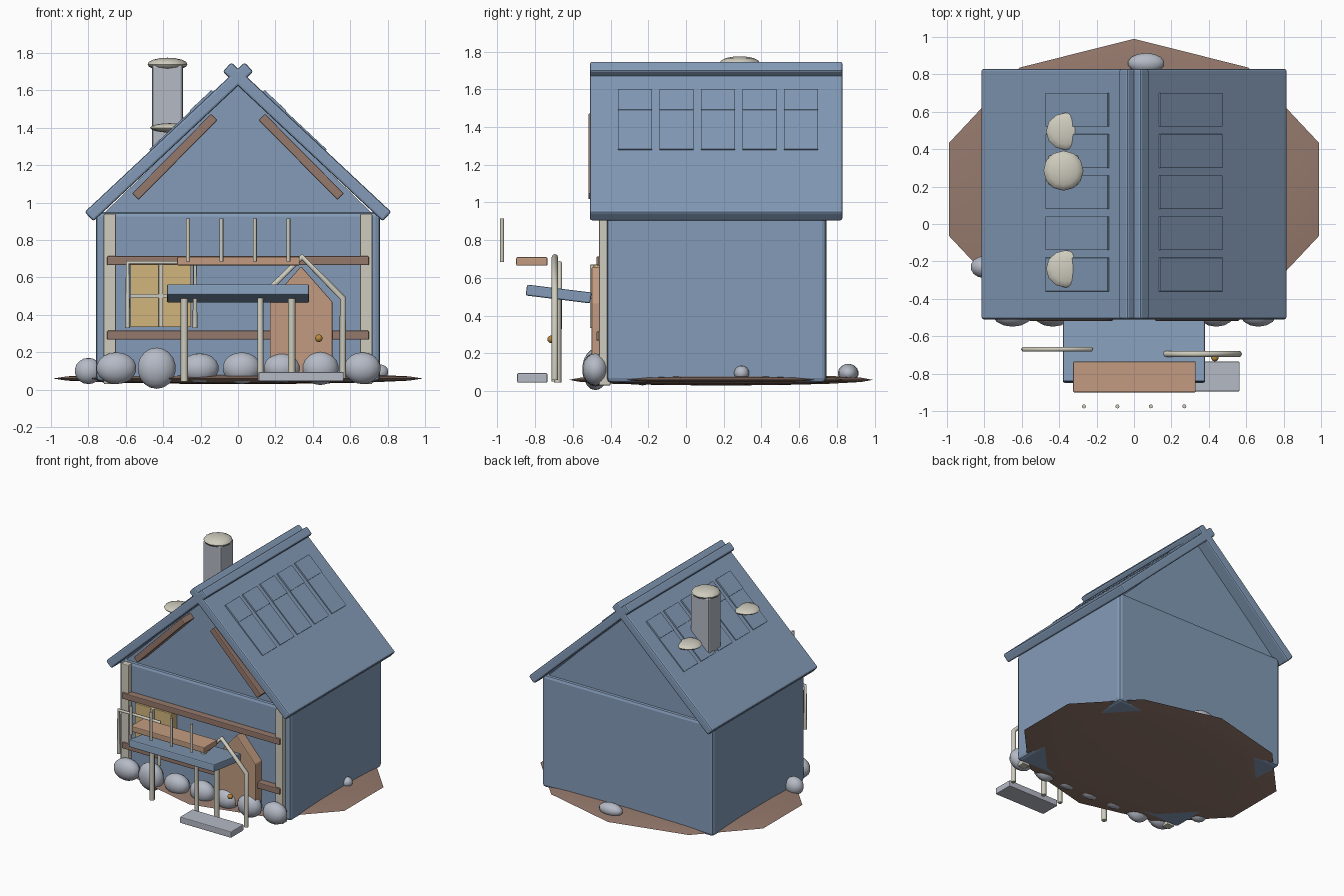
import bpy, bmesh, math
from mathutils import Vector, Matrix

old = bpy.data.objects.get("Cube")
if old:
    bpy.data.objects.remove(old, do_unlink=True)


def material(name, r, g, b):
    m = bpy.data.materials.new(name)
    m.use_nodes = True
    m.diffuse_color = (r, g, b, 1)
    m.node_tree.nodes["Principled BSDF"].inputs["Base Color"].default_value = (r, g, b, 1)
    return m


BLUE = material("slate_blue", 0.23, 0.33, 0.48)
BROWN = material("dark_wood", 0.30, 0.19, 0.15)
TAN = material("tan_wood", 0.54, 0.33, 0.22)
CREAM = material("cream", 0.62, 0.60, 0.51)
GREY = material("stone_grey", 0.46, 0.49, 0.56)
YELLOW = material("window_yellow", 0.64, 0.46, 0.20)
GOLD = material("brass", 0.48, 0.26, 0.05)


def finish(bm, name, mat, bevel=0.0, segments=2):
    bmesh.ops.recalc_face_normals(bm, faces=bm.faces)
    me = bpy.data.meshes.new(name)
    bm.to_mesh(me)
    bm.free()
    ob = bpy.data.objects.new(name, me)
    bpy.context.collection.objects.link(ob)
    me.materials.append(mat)
    if bevel:
        mod = ob.modifiers.new("bevel", "BEVEL")
        mod.width, mod.segments = bevel, segments
    return ob


def smooth(ob, angle=40):
    bpy.ops.object.select_all(action="DESELECT")
    ob.select_set(True)
    bpy.context.view_layer.objects.active = ob
    bpy.ops.object.shade_smooth_by_angle(angle=math.radians(angle))


def box(name, mat, centre, size, rot=None, bevel=0.006):
    bm = bmesh.new()
    bmesh.ops.create_cube(bm, size=1)
    m = Matrix.Translation(centre) @ (rot or Matrix()) @ Matrix.Diagonal((*size, 1))
    bmesh.ops.transform(bm, matrix=m, verts=bm.verts)
    return finish(bm, name, mat, bevel)


def span(name, mat, x0, x1, y0, y1, z0, z1, bevel=0.006):
    return box(name, mat, ((x0 + x1) / 2, (y0 + y1) / 2, (z0 + z1) / 2),
               (x1 - x0, y1 - y0, z1 - z0), None, bevel)


def prism(name, mat, outline, y0, y1, bevel=0.0):
    bm = bmesh.new()
    face = bm.faces.new([bm.verts.new((x, y0, z)) for x, z in outline])
    side = bmesh.ops.extrude_face_region(bm, geom=[face])["geom"]
    verts = [v for v in side if isinstance(v, bmesh.types.BMVert)]
    bmesh.ops.translate(bm, vec=(0, y1 - y0, 0), verts=verts)
    return finish(bm, name, mat, bevel)


def ball(name, mat, centre, radii, segs=14, rings=9, angle=60):
    bm = bmesh.new()
    bmesh.ops.create_uvsphere(bm, u_segments=segs, v_segments=rings, radius=1)
    m = Matrix.Translation(centre) @ Matrix.Diagonal((*radii, 1))
    bmesh.ops.transform(bm, matrix=m, verts=bm.verts)
    ob = finish(bm, name, mat)
    smooth(ob, angle)
    return ob


def pipe(name, points, y, radius):
    cu = bpy.data.curves.new(name, "CURVE")
    cu.dimensions = "3D"
    cu.bevel_depth, cu.bevel_resolution, cu.use_fill_caps = radius, 2, True
    sp = cu.splines.new("POLY")
    sp.points.add(len(points) - 1)
    for p, (x, z) in zip(sp.points, points):
        p.co = (x, y, z, 1)
    cu.materials.append(CREAM)
    ob = bpy.data.objects.new(name, cu)
    bpy.context.collection.objects.link(ob)
    return ob


# Ground and house body
mound = ball("ground_mound", BROWN, (0, 0.185, 0.06), (1.04, 0.805, 0.03), 10, 8)
for v in mound.data.vertices:
    v.co.x = max(-1, min(1, v.co.x))
span("house_walls", BLUE, -0.76, 0.76, -0.42, 0.745, 0.045, 0.95, 0.025)
prism("gable", BLUE, [(-0.72, 0.94), (0.72, 0.94), (0, 1.64)], -0.40, 0.725)

# Roof: two slabs that cross at the ridge, with slightly lifted shingles
pitch = math.atan2(0.80, 0.855)
for side, label in ((1, "left"), (-1, "right")):
    rot = Matrix.Rotation(side * pitch, 4, "Y")
    down = rot @ Vector((side, 0, 0))
    up = rot @ Vector((0, 0, 1))
    ridge = Vector((side * -0.035, 0, 1.75))
    mid = ridge + down * 0.585 - up * 0.034
    box("roof_" + label, BLUE, mid + Vector((0, 0.16, 0)), (1.171, 1.34, 0.068), rot, 0.012)
    for i in range(5):
        y = -0.27 + 0.22 * i
        for along, length, lift in ((0.46, 0.46, 0.002), (0.31, 0.16, 0.007)):
            spot = ridge + down * along + up * lift
            box(f"shingle_{label}_{i}", BLUE, spot + Vector((0, y, 0)),
                (length, 0.18, 0.012), rot, 0.002)

# Chimney and flat stones
span("chimney", GREY, -0.46, -0.295, 0.205, 0.37, 1.15, 1.74, 0.016)
ball("chimney_cap", CREAM, (-0.377, 0.285, 1.74), (0.107, 0.107, 0.035), 12, 8)
for y in (0.495, -0.24):
    ball("roof_stone", CREAM, (-0.365, y, 1.40), (0.105, 0.1, 0.025), 12, 8)

# Timber frame on the front
for s in (-1, 1):
    span("corner_post", CREAM, s * 0.685 - 0.033, s * 0.685 + 0.033, -0.46, -0.40, 0.03, 0.94)
    rot = Matrix.Rotation(s * math.radians(45.3), 4, "Y")
    box("gable_brace", BROWN, (s * 0.338, -0.455, 1.245), (0.60, 0.125, 0.048), rot)
for z in (0.292, 0.69):
    span("wall_rail", BROWN, -0.70, 0.70, -0.475, -0.41, z - 0.024, z + 0.024)

# Window with crossbars and an outer pipe frame
span("window_pane", YELLOW, -0.575, -0.25, -0.49, -0.41, 0.335, 0.67, 0.004)
span("window_bar_upright", CREAM, -0.424, -0.40, -0.51, -0.48, 0.335, 0.67, 0.003)
span("window_bar_level", CREAM, -0.575, -0.25, -0.51, -0.48, 0.49, 0.512, 0.003)
pipe("window_frame", [(-0.59, 0.33), (-0.59, 0.68), (-0.23, 0.68), (-0.23, 0.33)], -0.67, 0.013)

# Door, its pipe frame, knob and step
prism("door", TAN, [(0.17, 0.09), (0.505, 0.09), (0.505, 0.47), (0.337, 0.66), (0.17, 0.47)],
      -0.50, -0.41, 0.006)
pipe("door_frame", [(0.12, 0.05), (0.12, 0.49), (0.342, 0.71), (0.56, 0.49), (0.56, 0.06)],
     -0.695, 0.017)
ball("door_knob", GOLD, (0.432, -0.715, 0.275), (0.02, 0.02, 0.02))
span("door_step", GREY, 0.11, 0.565, -0.895, -0.735, 0.045, 0.095)

# Awning and its posts
box("awning", BLUE, (0, -0.675, 0.515), (0.76, 0.345, 0.058),
    Matrix.Rotation(math.radians(-7), 4, "X"), 0.008)
for x in (-0.287, 0.287):
    pipe("awning_post", [(x, 0.045), (x, 0.51)], -0.68, 0.02)

# Balcony plank and railing
span("balcony", TAN, -0.325, 0.33, -0.9, -0.735, 0.665, 0.71)
for i in range(4):
    x = -0.268 + 0.179 * i
    pipe("railing_post", [(x, 0.685), (x, 0.915)], -0.975, 0.011)

# Stones along the front wall
for i, (x, r, h) in enumerate(((-0.65, 0.11, 0.085), (-0.435, 0.105, 0.11), (-0.205, 0.105, 0.08),
                               (0.02, 0.105, 0.085), (0.235, 0.10, 0.08), (0.44, 0.10, 0.09),
                               (0.665, 0.10, 0.085))):
    ball(f"front_stone_{i}", GREY, (x, -0.48, 0.115), (r, 0.07, h))
# Loose stones around the other sides
ball("side_stone_right", GREY, (-0.80, -0.23, 0.10), (0.075, 0.06, 0.07))
ball("side_stone_left", GREY, (0.76, 0.295, 0.095), (0.045, 0.04, 0.04))
ball("back_stone", GREY, (0.065, 0.86, 0.095), (0.10, 0.055, 0.05))
